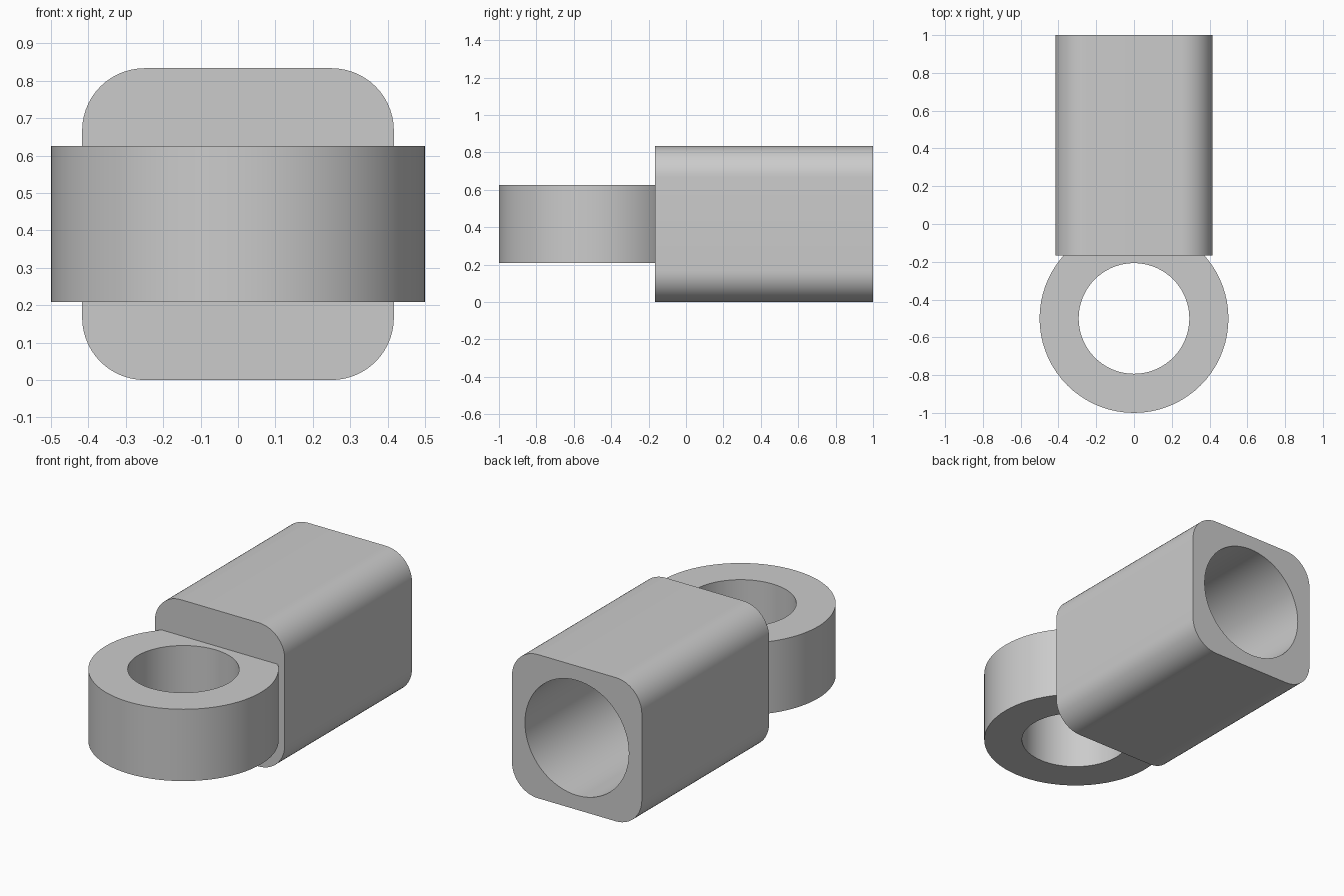
import bpy, bmesh, math

if "Cube" in bpy.data.objects:
    bpy.data.objects.remove(bpy.data.objects["Cube"])

grey = bpy.data.materials.new("light grey")
grey.diffuse_color = (0.6, 0.6, 0.6, 1)
grey.use_nodes = True
grey.node_tree.nodes["Principled BSDF"].inputs["Base Color"].default_value = grey.diffuse_color


def prism(name, outline, place, start, end):
    """Extrude a closed 2D outline; place(u, v, w) maps it into space."""
    bm = bmesh.new()
    a = [bm.verts.new(place(u, v, start)) for u, v in outline]
    b = [bm.verts.new(place(u, v, end)) for u, v in outline]
    bm.faces.new(a)
    bm.faces.new(b)
    for i in range(len(a)):
        j = (i + 1) % len(a)
        bm.faces.new((a[i], a[j], b[j], b[i]))
    bmesh.ops.recalc_face_normals(bm, faces=bm.faces)
    mesh = bpy.data.meshes.new(name)
    bm.to_mesh(mesh)
    bm.free()
    mesh.materials.append(grey)
    ob = bpy.data.objects.new(name, mesh)
    bpy.context.collection.objects.link(ob)
    return ob


def arc(cx, cy, r, a0, a1, n):
    return [(cx + r * math.cos(math.radians(a0 + (a1 - a0) * i / n)),
             cy + r * math.sin(math.radians(a0 + (a1 - a0) * i / n))) for i in range(n + 1)]


def circle(cx, cy, r, n=72):
    return arc(cx, cy, r, 0, 360, n)[:-1]


def rounded_square(cy, half, r):
    c = half - r
    pts = []
    for k, (sx, sy) in enumerate([(1, 1), (-1, 1), (-1, -1), (1, -1)]):
        pts += arc(sx * c, cy + sy * c, r, 90 * k, 90 * k + 90, 14)
    return pts


def apply_boolean(target, other, operation):
    mod = target.modifiers.new(operation.lower(), 'BOOLEAN')
    mod.operation = operation
    mod.solver = 'EXACT'
    mod.object = other
    bpy.context.view_layer.objects.active = target
    bpy.ops.object.modifier_apply(modifier=mod.name)
    bpy.data.objects.remove(other, do_unlink=True)


def along_y(u, v, w):
    return (u, w, v)


def along_z(u, v, w):
    return (u, v, w)


MID = 0.4167  # height of the centre line

# square shank with rounded long edges
body = prism("rod_end", rounded_square(MID, MID, 0.1667), along_y, -0.1667, 1.0)

# eye ring joined to the shank
eye = prism("eye_ring", circle(0, -0.5, 0.5), along_z, 0.2083, 0.625)
apply_boolean(body, eye, 'UNION')

# vertical hole through the eye
eye_hole = prism("eye_hole", circle(0, -0.5, 0.293), along_z, -0.2, 1.2)
apply_boolean(body, eye_hole, 'DIFFERENCE')

# blind bore from the back of the shank
bore = prism("shank_bore", circle(0, MID, 0.3333), along_y, 0.003, 1.3)
apply_boolean(body, bore, 'DIFFERENCE')

# smooth curves, sharp rims
bpy.ops.object.select_all(action='DESELECT')
body.select_set(True)
bpy.context.view_layer.objects.active = body
bpy.ops.object.shade_smooth_by_angle(angle=math.radians(30))
